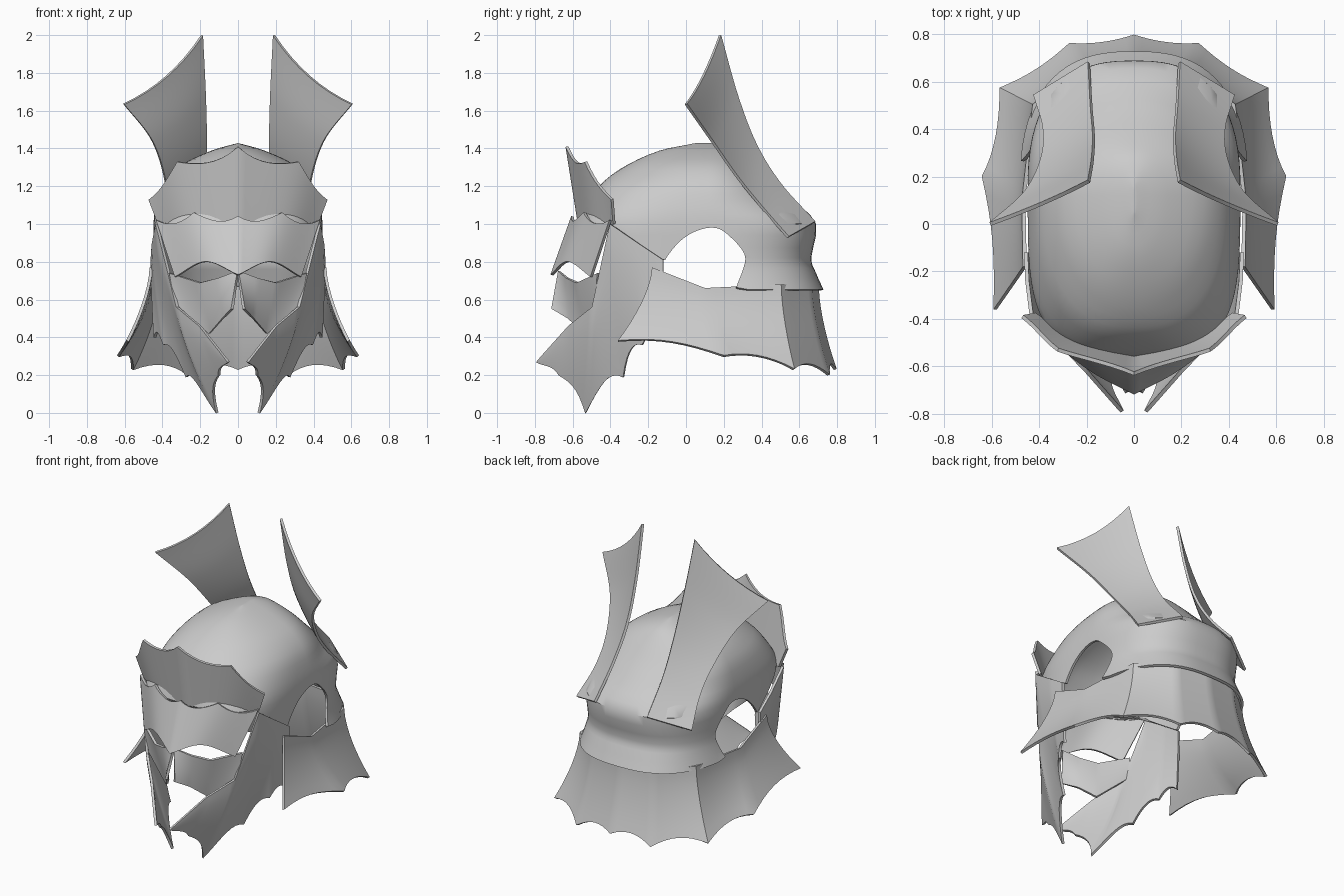
import bpy, bmesh, math
from mathutils import Vector as V

cube = bpy.data.objects.get("Cube")
if cube:
    bpy.data.objects.remove(cube, do_unlink=True)

STEPS = 8
steel = bpy.data.materials.new("grey_steel")
steel.use_nodes = True
COLOUR = (0.6, 0.6, 0.6, 1)
steel.diffuse_color = COLOUR
steel.node_tree.nodes["Principled BSDF"].inputs["Base Color"].default_value = COLOUR


def spline(pts, i, u):
    """Smooth curve through all points, evaluated on segment i."""
    b, c = pts[i], pts[i + 1]
    a = pts[i - 1] if i else 2 * b - c
    d = pts[i + 2] if i + 2 < len(pts) else 2 * c - b
    return b + (c - a) * u / 2 + (2 * a - 5 * b + 4 * c - d) * u**2 / 2 + (3 * b - a - 3 * c + d) * u**3 / 2


def sheet(name, columns, closed=False):
    """Grid of points to a mesh object."""
    bm = bmesh.new()
    grid = [[bm.verts.new(p) for p in col] for col in columns]
    if closed:
        grid.append(grid[0])
    for a, b in zip(grid, grid[1:]):
        for j in range(len(a) - 1):
            bm.faces.new((a[j], b[j], b[j + 1], a[j + 1]))
    bmesh.ops.remove_doubles(bm, verts=bm.verts, dist=0.0005)
    bmesh.ops.dissolve_degenerate(bm, edges=bm.edges, dist=0.0005)
    bmesh.ops.recalc_face_normals(bm, faces=bm.faces)
    mesh = bpy.data.meshes.new(name)
    bm.to_mesh(mesh)
    bm.free()
    obj = bpy.data.objects.new(name, mesh)
    bpy.context.collection.objects.link(obj)
    mesh.materials.append(steel)
    return obj


def finish(obj, mirror=True, cutter=None, thick=0.016):
    """Mirror, thicken, cut, and shade a sheet."""
    bpy.ops.object.select_all(action='DESELECT')
    obj.select_set(True)
    bpy.context.view_layer.objects.active = obj
    if mirror:
        obj.modifiers.new("mirror", 'MIRROR')
    solid = obj.modifiers.new("thickness", 'SOLIDIFY')
    solid.thickness, solid.offset = thick, 0
    if cutter:
        cut = obj.modifiers.new("cut", 'BOOLEAN')
        cut.operation, cut.solver, cut.object = 'DIFFERENCE', 'EXACT', cutter
    for m in list(obj.modifiers):
        bpy.ops.object.modifier_apply(modifier=m.name)
    bm = bmesh.new()
    bm.from_mesh(obj.data)
    bmesh.ops.recalc_face_normals(bm, faces=bm.faces)
    bm.to_mesh(obj.data)
    bm.free()
    bpy.ops.object.shade_smooth_by_angle(angle=math.radians(35))


def plate(name, top, bottom, flare=1, sag_top=0, sag_bottom=0, curved=True, bulge=(0, 0, 0)):
    """Mirrored plate lofted between two edges; scalloped rims, bulge growing to the last column."""
    top, bottom = [V(p) for p in top], [V(p) for p in bottom]
    spans = len(top) - 1
    columns = []
    for i in range(spans):
        for k in range(STEPS + (i == spans - 1)):
            u = k / STEPS
            if curved:
                a, b = spline(top, i, u), spline(bottom, i, u)
            else:
                a, b = top[i].lerp(top[i + 1], u), bottom[i].lerp(bottom[i + 1], u)
            arch = 4 * u * (1 - u)
            t0, t1 = sag_top * arch, 1 - sag_bottom * arch
            grow = ((i + u) / spans) ** 2
            col = []
            for j in range(STEPS + 1):
                t = t0 + (t1 - t0) * j / STEPS
                p = a.lerp(b, t ** flare)
                p.z = a.z + (b.z - a.z) * t
                col.append(p + V(bulge) * 4 * t * (1 - t) * grow)
            columns.append(col)
    finish(sheet(name, columns))


# Skull dome: level sections given as height, front, back, half width
levels = [V(r) for r in ((.65, -.55, .72, .475), (.74, -.55, .68, .45), (.82, -.55, .655, .44),
                         (1, -.55, .68, .44), (1.12, -.5, .56, .42), (1.22, -.43, .45, .38),
                         (1.31, -.3, .36, .29), (1.38, -.14, .28, .14), (1.41, 0, .2, .04), (1.42, .05, .15, 0))]
MID, COLS = 0.12, 72


def lower_rim(y):
    if y > 0.3:
        return 0.65
    if y > -0.12:
        return 0.65 + (0.3 - y) * 0.38
    return min(1.0, 0.81 + (-0.12 - y) * 0.68)


def dome_column(angle):
    s, c = math.sin(angle), math.cos(angle)
    col = []
    for i in range(len(levels) - 1):
        for k in range(3 + (i == len(levels) - 2)):
            z, front, back, half = spline(levels, i, k / 3)
            rise = max(z - 1, 0)
            if c > 0:
                power, reach = 2 / max(2, 2.6 - 6 * rise), back - MID
            else:
                power, reach = 2 / max(2.2, 3.5 - 5 * rise), MID - front
                half = min(half, .44)
            x = max(half, 0) * math.copysign(abs(s) ** power, s)
            y = MID + reach * math.copysign(abs(c) ** power, c)
            col.append((x, y, max(z, lower_rim(y))))
    return col


dome = sheet("skull_dome", [dome_column(2 * math.pi * i / COLS) for i in range(COLS)], closed=True)

# Ear openings cut through both sides
ear = [V((0, y, z)) for y, z in ((-.12, .73), (-.11, .81), (-.03, .91), (.06, .965), (.15, .98), (.22, .945),
                                 (.31, .84), (.295, .74), (.24, .6), (0, .6))]
outline = [spline(ear, i, k / 4) for i in range(7) for k in range(4)] + ear[7:]
bm = bmesh.new()
face = bm.faces.new([bm.verts.new((-1, p.y, p.z)) for p in outline])
ext = bmesh.ops.extrude_face_region(bm, geom=[face], use_keep_orig=True)
bmesh.ops.translate(bm, vec=(2, 0, 0), verts=[g for g in ext["geom"] if isinstance(g, bmesh.types.BMVert)])
bmesh.ops.recalc_face_normals(bm, faces=bm.faces)
cut_mesh = bpy.data.meshes.new("ear_cutter")
bm.to_mesh(cut_mesh)
bm.free()
cutter = bpy.data.objects.new("ear_cutter", cut_mesh)
bpy.context.collection.objects.link(cutter)
cutter.hide_render = True
finish(dome, mirror=False, cutter=cutter)
bpy.data.objects.remove(cutter, do_unlink=True)

# Flared neck guard with scalloped hem
plate("neck_guard",
      [(.46, -.18, .77), (.465, .1, .66), (.42, .5, .68), (.22, .66, .67), (0, .695, .67)],
      [(.585, -.36, .38), (.635, .2, .3), (.56, .57, .23), (.27, .755, .2), (0, .79, .23)],
      flare=1.6, sag_bottom=.09, curved=False)

# Cheek guards sweeping forward to points
plate("cheek_guards",
      [(.05, -.79, .27), (.2, -.62, .46), (.32, -.495, .56), (.43, -.4, 1), (.45, -.24, .89), (.455, -.12, .81)],
      [(.05, -.79, .27), (.1, -.67, .2), (.11, -.53, 0), (.27, -.33, .19), (.39, -.23, .36), (.44, -.12, .4)],
      flare=1.4, sag_bottom=.1, curved=False)

# Brow crest standing off the forehead
plate("brow_crest",
      [(0, -.63, 1.41), (.32, -.53, 1.33), (.47, -.39, 1.13)],
      [(0, -.565, 1), (.25, -.49, 1), (.42, -.38, 1)], sag_top=.14)

# Visor arching over both eyes
plate("visor",
      [(0, -.6, 1.04), (.23, -.535, 1.06), (.43, -.4, 1.02)],
      [(0, -.71, .73), (.17, -.62, .8), (.33, -.5, .72)], sag_top=.14)

# Nose and under-eye mask
plate("face_mask",
      [(0, -.67, .75), (.1, -.63, .715), (.2, -.575, .69), (.36, -.465, .74)],
      [(.03, -.71, .55), (.08, -.62, .5), (.15, -.53, .42), (.33, -.47, .58)], curved=False)

# Tall curved wings
plate("wings",
      [(.19, .68, 1.01), (.18, .5, 1.21), (.17, .37, 1.42), (.175, .27, 1.68), (.19, .18, 2)],
      [(.42, .54, .93), (.38, .4, 1.09), (.39, .27, 1.25), (.46, .13, 1.45), (.605, 0, 1.635)],
      bulge=(-.02, 0, -.035))
